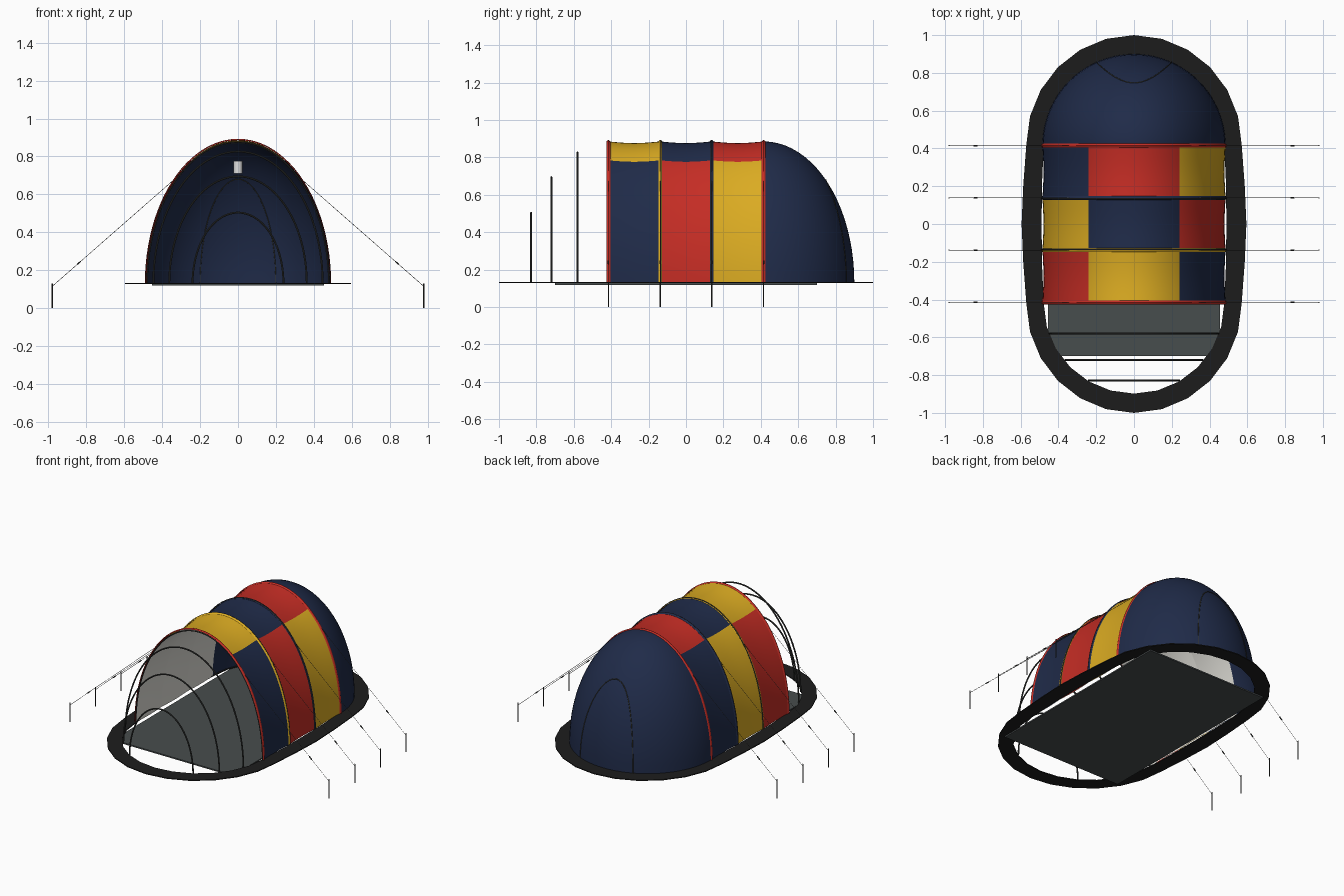
import bpy, bmesh
from math import sin, cos, pi, sqrt
from mathutils import Vector

cube = bpy.data.objects.get("Cube")
if cube:
    bpy.data.objects.remove(cube, do_unlink=True)

W, H, BASE = 0.485, 0.755, 0.13          # half width, arch height, ground level
RIBS = [-0.415, -0.138, 0.138, 0.415]


def material(name, rgb):
    m = bpy.data.materials.new(name)
    m.use_nodes = True
    m.diffuse_color = (*rgb, 1)
    m.node_tree.nodes["Principled BSDF"].inputs["Base Color"].default_value = (*rgb, 1)
    return m


NAVY = material("navy fabric", (0.014, 0.024, 0.066))
RED = material("red fabric", (0.56, 0.026, 0.018))
YELLOW = material("yellow fabric", (0.71, 0.41, 0.016))
LINER = material("off white liner", (0.74, 0.73, 0.68))
FLOOR = material("grey groundsheet", (0.064, 0.074, 0.075))
BLACK = material("black skirt", (0.012, 0.012, 0.012))
POLE = material("dark grey pole", (0.036, 0.038, 0.036))
SEAM = material("olive seam", (0.045, 0.043, 0.028))
LAMP = material("white lamp", (0.75, 0.75, 0.75))


def finish(name, mesh, mats, smooth=True):
    ob = bpy.data.objects.new(name, mesh)
    bpy.context.collection.objects.link(ob)
    for m in mats:
        mesh.materials.append(m)
    for p in mesh.polygons:
        p.use_smooth = smooth
    return ob


def sheet(name, point, nu, nv, mats, pick=None, smooth=True, outward=None):
    """Surface from point(u, v) with u, v in 0..1; pick(u) gives the material slot."""
    bm = bmesh.new()
    g = [[bm.verts.new(point(i / nu, j / nv)) for j in range(nv + 1)] for i in range(nu + 1)]
    for i in range(nu):
        for j in range(nv):
            f = bm.faces.new((g[i][j], g[i + 1][j], g[i + 1][j + 1], g[i][j + 1]))
            if pick:
                f.material_index = pick((i + 0.5) / nu)
    bmesh.ops.remove_doubles(bm, verts=bm.verts, dist=1e-5)
    bm.normal_update()
    if outward is not None:
        for f in bm.faces:
            c = f.calc_center_median()
            away = f.normal.dot(c - Vector((0, c.y * 0.7, BASE)))
            if (away > 0) != outward:
                f.normal_flip()
    me = bpy.data.meshes.new(name)
    bm.to_mesh(me)
    bm.free()
    return finish(name, me, mats, smooth)


def tube(name, points, radius, mat, sides=2):
    cu = bpy.data.curves.new(name, "CURVE")
    cu.dimensions = "3D"
    cu.bevel_depth, cu.bevel_resolution, cu.use_fill_caps = radius, sides, True
    sp = cu.splines.new("POLY")
    sp.points.add(len(points) - 1)
    for p, co in zip(sp.points, points):
        p.co = (*co, 1)
    tmp = bpy.data.objects.new(name, cu)
    me = bpy.data.meshes.new_from_object(tmp)
    bpy.data.objects.remove(tmp)
    bpy.data.curves.remove(cu)
    return finish(name, me, [mat])


def box(name, lo, hi, mat):
    bm = bmesh.new()
    bmesh.ops.create_cube(bm, size=1)
    for v in bm.verts:
        v.co = [l + (c + 0.5) * (h - l) for c, l, h in zip(v.co, lo, hi)]
    me = bpy.data.meshes.new(name)
    bm.to_mesh(me)
    bm.free()
    return finish(name, me, [mat], False)


def arch_point(t, y, s=1.0):
    return (W * s * cos(pi * t), y, BASE + H * s * sin(pi * t))


def arch(y, s=1.0, n=48):
    return [arch_point(i / n, y, s) for i in range(n + 1)]


# Tunnel bays: left side, roof and right side in different fabrics, with a slight sag
BAYS = [("front", (NAVY, YELLOW, RED)), ("middle", (RED, NAVY, YELLOW)), ("rear", (YELLOW, RED, NAVY))]
for k, (label, mats) in enumerate(BAYS):
    y0, y1 = RIBS[k], RIBS[k + 1]

    def bay(scale):
        return lambda u, v: arch_point(u, y0 + (y1 - y0) * v, scale - 0.012 * sin(pi * v))

    sheet(label + "_bay", bay(1.0), 48, 8, mats, lambda u: int(u * 3), outward=True)
    sheet(label + "_bay_liner", bay(0.992), 48, 8, [LINER], outward=False)


# Rounded rear of the tent
def dome(u, v):
    r = cos(v * pi / 2)
    return (W * r * cos(pi * u), RIBS[3] + W * r * sin(pi * u), BASE + H * sin(v * pi / 2))


sheet("rear_dome", dome, 40, 20, [NAVY], outward=True)

# Arched door seam on the rear dome
seam = []
for i in range(37):
    x, z = 0.2 * cos(pi * i / 36), 0.55 * sin(pi * i / 36)
    seam.append((x, RIBS[3] + W * sqrt(1 - (x / W) ** 2 - (z / H) ** 2), BASE + z))
tube("rear_door_seam", seam, 0.0025, SEAM)

# Fabric sleeves over the ribs
for k, (y, mat) in enumerate(zip(RIBS, (RED, YELLOW, NAVY, RED))):
    sheet(f"rib_sleeve_{k + 1}",
          lambda u, v: arch_point(u, y + 0.02 * (v - 0.5), 1.001 + 0.009 * sin(pi * v)),
          48, 4, [mat], outward=True)

# Poles showing at the mouth and beside the two middle sleeves
tube("mouth_pole", arch(RIBS[0] - 0.004, 0.988), 0.004, POLE)
tube("front_middle_pole", arch(RIBS[1] + 0.004, 1.006), 0.0035, POLE)
tube("rear_middle_pole", arch(RIBS[2] - 0.004, 1.006), 0.0035, POLE)

# Bare hoops of the open porch
for k, y in enumerate((-0.58, -0.72, -0.828)):
    s = sqrt(1 - ((y - RIBS[0]) / W) ** 2) * (0.98 - 0.018 * k)
    tube(f"porch_hoop_{k + 1}", arch(y, s), 0.005, POLE)

# Guy lines with sliders and pegs on both sides of every rib
for side, label in ((1, "left"), (-1, "right")):
    for k, y in enumerate(RIBS):
        top, end = Vector((side * 0.335, y, 0.68)), Vector((side * 0.98, y, 0.115))
        tube(f"{label}_guy_line_{k + 1}", [top, end], 0.0012, POLE, 0)
        tube(f"{label}_slider_{k + 1}", [top.lerp(end, 0.767), top.lerp(end, 0.795)], 0.004, POLE, 1)
        tube(f"{label}_peg_{k + 1}", [(side * 0.98, y, 0), (side * 0.98, y, 0.13)], 0.0035, POLE, 1)

# Groundsheet
box("groundsheet", (-0.455, -0.7, 0.118), (0.455, 0.7, 0.127), FLOOR)


# Flat skirt around the tent: two half rounds joined by slightly bowed sides
def outline(end_x, end_y, mid_x):
    half = [(end_x * cos(pi * i / 12), 0.42 + end_y * sin(pi * i / 12)) for i in range(13)]
    bow = (mid_x + end_x) / 2 + 0.004
    half += [(-bow, 0.2), (-mid_x, 0), (-bow, -0.2)]
    return half + [(-x, -y) for x, y in half]


OUTER, INNER = outline(0.57, 0.58, 0.595), outline(0.478, 0.478, 0.489)
SECTION = [(OUTER, 0.003), (INNER, 0.003), (INNER, -0.003), (OUTER, -0.003), (OUTER, 0.003)]


def skirt(u, v):
    ring, dz = SECTION[round(v * 4)]
    x, y = ring[round(u * len(ring)) % len(ring)]
    return (x, y, BASE + dz)


sheet("ground_skirt", skirt, len(OUTER), 4, [BLACK], smooth=False)

# Small lamp under the roof
tube("hanging_lamp", [(0, 0, 0.71), (0, 0, 0.775)], 0.023, LAMP, 4)

# Keep crisp edges on caps while the fabric stays smooth
for ob in bpy.context.scene.objects:
    ob.select_set(ob.type == "MESH")
    if ob.type == "MESH":
        bpy.context.view_layer.objects.active = ob
bpy.ops.object.shade_smooth_by_angle(angle=0.6)
